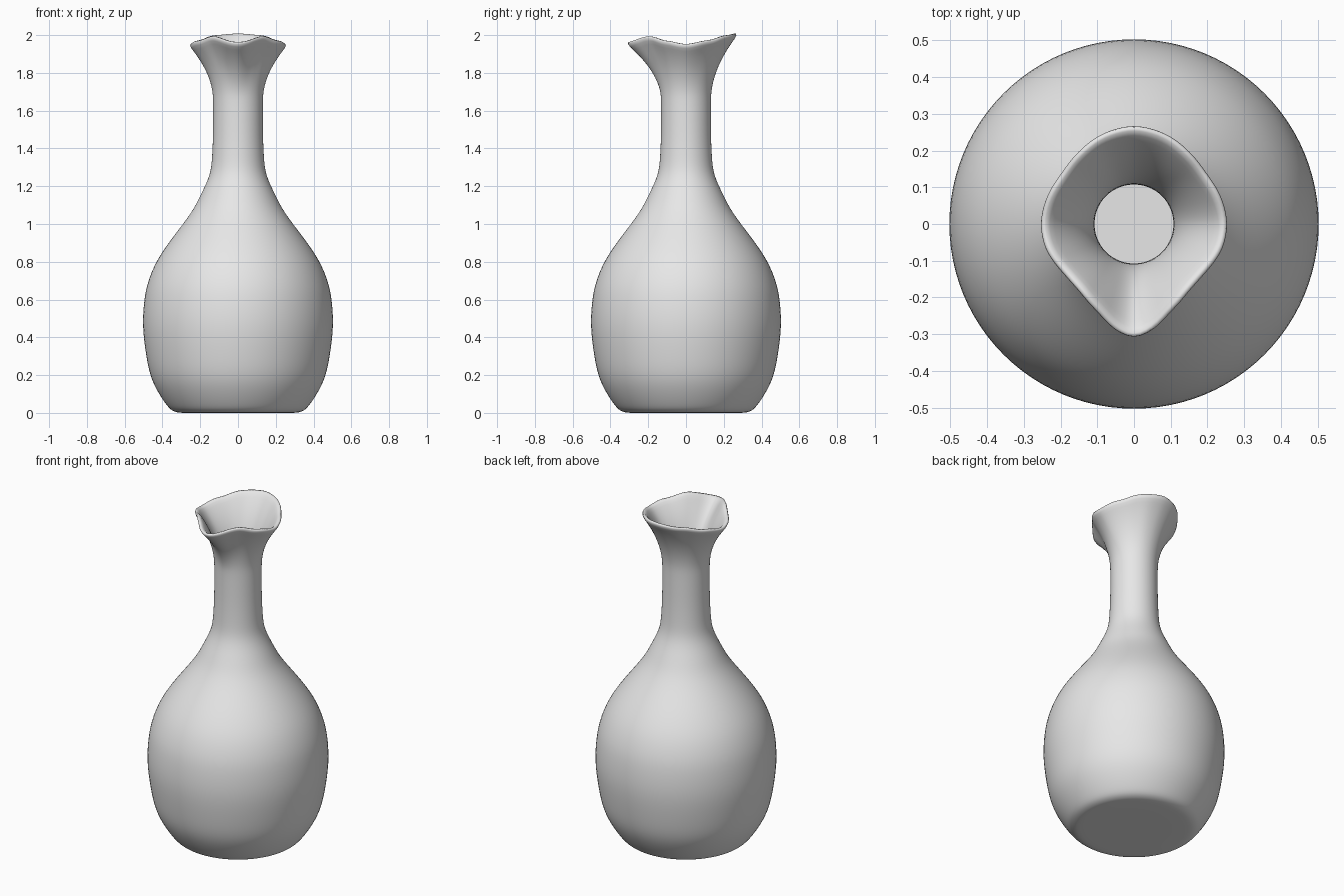
import bpy, math

if "Cube" in bpy.data.objects:
    bpy.data.objects.remove(bpy.data.objects["Cube"])

SEG = 48
FLARE_Z, FLARE_R = 1.66, 0.132

# Body profile (radius, height) from base to neck
PROFILE = [(0.31, 0.0), (0.35, 0.012), (0.385, 0.05), (0.43, 0.12), (0.465, 0.2),
           (0.488, 0.31), (0.505, 0.46), (0.497, 0.6), (0.475, 0.7), (0.433, 0.8),
           (0.368, 0.9), (0.292, 1.0), (0.236, 1.08), (0.195, 1.16), (0.15, 1.26),
           (0.137, 1.36), (0.132, 1.5), (FLARE_R, FLARE_Z)]

# Wavy lip: angle from the spout -> radius and height
RIM_R = [(0, 0.32), (10, 0.305), (22, 0.268), (40, 0.241), (55, 0.241), (74, 0.258),
         (90, 0.262), (108, 0.256), (125, 0.247), (142, 0.255), (160, 0.268), (180, 0.276)]
RIM_Z = [(0, 1.953), (35, 1.99), (62, 1.965), (90, 1.945), (120, 1.967), (150, 1.994), (180, 2.003)]


def catmull(p0, p1, p2, p3, t):
    return tuple(0.5 * (2*b + (c - a)*t + (2*a - 5*b + 4*c - d)*t*t + (3*b - a - 3*c + d)*t**3)
                 for a, b, c, d in zip(p0, p1, p2, p3))


def lookup(table, x):
    # Smoothly interpolated value
    for (x0, v0), (x1, v1) in zip(table, table[1:]):
        if x <= x1 + 1e-6:
            t = (x - x0) / (x1 - x0)
            return v0 + (v1 - v0) * t * t * (3 - 2*t) if table is RIM_Z else v0 + (v1 - v0) * t
    return table[-1][1]


# Smoothed body rings
rings = [(0.1, 0.0), (0.22, 0.0)]
for i in range(len(PROFILE) - 1):
    q = [PROFILE[max(0, min(len(PROFILE) - 1, i + k))] for k in (-1, 0, 1, 2)]
    rings += [catmull(*q, t) for t in (0, 0.5)]
rings.append(PROFILE[-1])

verts, faces = [(0, 0, 0)], []
angles = [2 * math.pi * s / SEG for s in range(SEG)]


def add_ring(point):
    for a in angles:
        r, z = point(a)
        verts.append((r * math.sin(a), -r * math.cos(a), max(z, 0)))


for r, z in rings:
    add_ring(lambda a: (r, z))

# Neck flaring out to the lip
STEPS = 9
for k in range(1, STEPS + 1):
    t = k / STEPS

    def flare(a):
        d = abs((math.degrees(a) + 180) % 360 - 180)
        return (FLARE_R + (lookup(RIM_R, d) - FLARE_R) * t ** 1.9,
                FLARE_Z + (lookup(RIM_Z, d) - FLARE_Z) * t)
    add_ring(flare)

count = (len(verts) - 1) // SEG
for s in range(SEG):
    n = (s + 1) % SEG
    faces.append((0, 1 + n, 1 + s))
    for k in range(count - 1):
        a, b = 1 + k * SEG, 1 + (k + 1) * SEG
        faces.append((a + s, a + n, b + n, b + s))

mesh = bpy.data.meshes.new("vase")
mesh.from_pydata(verts, [], faces)
vase = bpy.data.objects.new("vase", mesh)
bpy.context.collection.objects.link(vase)
for p in mesh.polygons:
    p.use_smooth = True

grey = bpy.data.materials.new("light grey")
grey.diffuse_color = (0.8, 0.8, 0.8, 1)
grey.use_nodes = True
grey.node_tree.nodes["Principled BSDF"].inputs["Base Color"].default_value = grey.diffuse_color
mesh.materials.append(grey)

# Thin wall, softened lip
wall = vase.modifiers.new("wall", 'SOLIDIFY')
wall.thickness = 0.024
wall.offset = -1
soft = vase.modifiers.new("soft", 'SUBSURF')
soft.levels = soft.render_levels = 1
